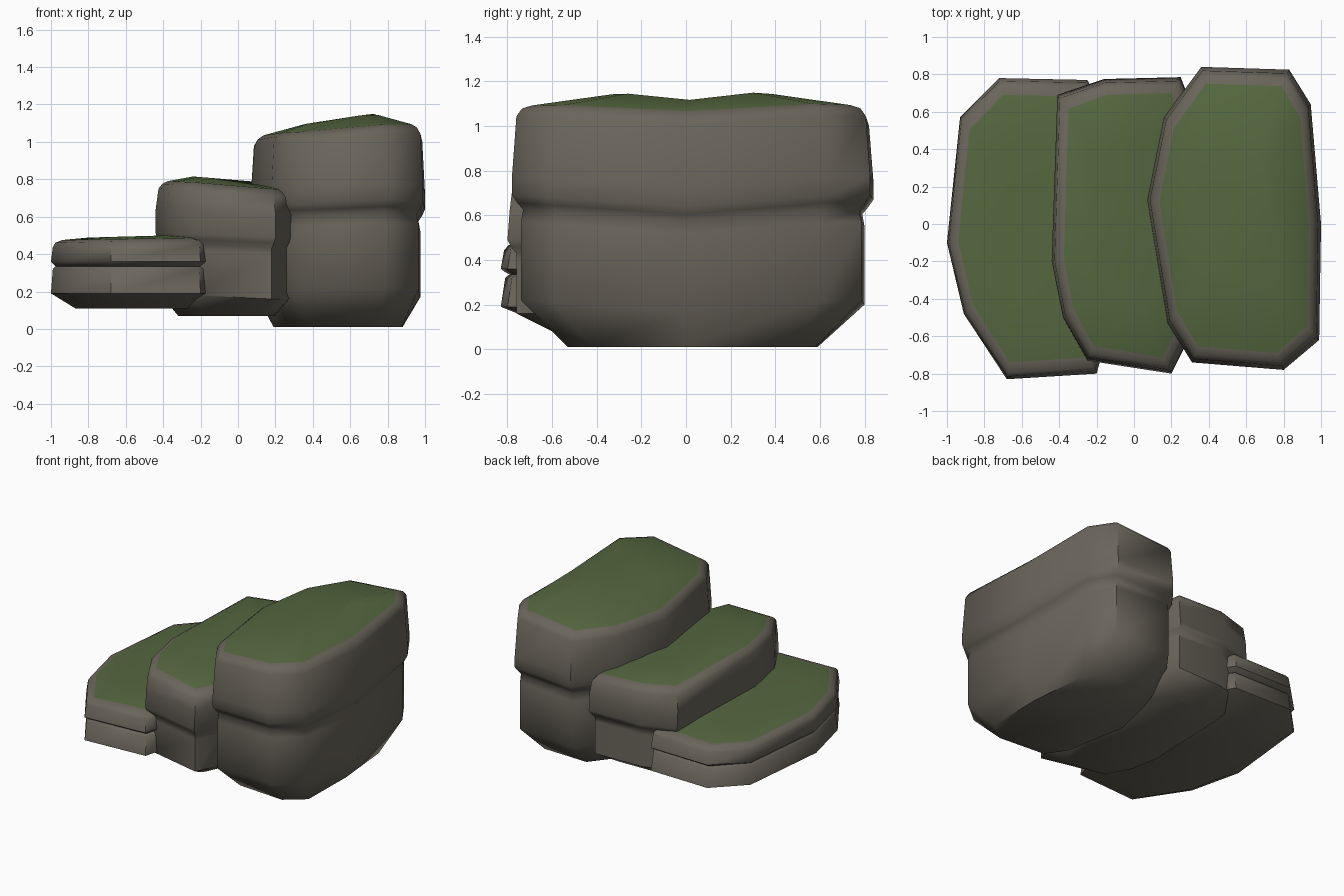
import bpy
import bmesh
import math

cube = bpy.data.objects.get("Cube")
if cube:
    bpy.data.objects.remove(cube, do_unlink=True)


def material(name, color):
    m = bpy.data.materials.new(name)
    m.use_nodes = True
    m.diffuse_color = color
    bsdf = m.node_tree.nodes["Principled BSDF"]
    bsdf.inputs["Base Color"].default_value = color
    bsdf.inputs["Roughness"].default_value = 0.9
    return m


stone = material("grey stone", (0.145, 0.132, 0.106, 1))
moss = material("green moss", (0.09, 0.138, 0.05, 1))


def stone_step(name, outline, rings, moss_from, slope):
    """Stack inset copies of an outline (x, y, lift); rings are (inset x, inset y, z)."""
    xs, ys = [p[0] for p in outline], [p[1] for p in outline]
    cx, cy = (min(xs) + max(xs)) / 2, (min(ys) + max(ys)) / 2
    hx, hy = (max(xs) - min(xs)) / 2, (max(ys) - min(ys)) / 2
    bm = bmesh.new()
    loops = []
    for i, (ix, iy, z) in enumerate(rings):
        lift = 0 if i == 0 else 1 if i < moss_from else 0.7
        loops.append([bm.verts.new((cx + (x - cx) * (1 - ix / hx),
                                    cy + (y - cy) * (1 - iy / hy),
                                    z + lift * dz + (slope * (x - cx) if i >= moss_from - 2 else 0)))
                      for x, y, dz in outline])
    n = len(outline)
    bm.faces.new(loops[0])
    for i in range(len(loops) - 1):
        for k in range(n):
            j = (k + 1) % n
            f = bm.faces.new((loops[i][k], loops[i][j], loops[i + 1][j], loops[i + 1][k]))
            f.material_index = int(i >= moss_from)
    bm.faces.new(loops[-1]).material_index = 1
    bmesh.ops.recalc_face_normals(bm, faces=bm.faces)
    mesh = bpy.data.meshes.new(name)
    bm.to_mesh(mesh)
    bm.free()
    mesh.materials.append(stone)
    mesh.materials.append(moss)
    ob = bpy.data.objects.new(name, mesh)
    bpy.context.collection.objects.link(ob)
    bpy.ops.object.select_all(action="DESELECT")
    ob.select_set(True)
    bpy.context.view_layer.objects.active = ob
    bpy.ops.object.shade_smooth_by_angle(angle=math.radians(55))


# Low step
stone_step(
    "low_step",
    [(-.68, -.83, 0), (-.2, -.8, 0), (-.15, -.62, 0), (-.13, .1, 0), (-.15, .6, 0),
     (-.25, .77, 0), (-.72, .78, 0), (-.93, .57, 0), (-1, -.1, 0), (-.91, -.48, 0)],
    [(.13, .2, .11), (0, 0, .19), (.01, .02, .32), (.025, .04, .335), (.015, .02, .345),
     (0, 0, .36), (.01, .015, .445), (.025, .035, .468), (.06, .09, .482), (.2, .35, .495)],
    8, .015)

# Middle step
stone_step(
    "middle_step",
    [(-.25, -.73, 0), (.2, -.8, -.02), (.3, -.6, -.02), (.32, 0, -.03), (.32, .6, -.02),
     (.25, .785, 0), (-.16, .775, 0), (-.41, .69, 0), (-.44, -.2, 0), (-.38, -.5, 0)],
    [(.12, .22, .07), (.03, .04, .18), (.03, .04, .42), (.03, .04, .45), (.01, .015, .48),
     (0, 0, .51), (0, .01, .64), (.015, .02, .735), (.035, .045, .76), (.065, .085, .775),
     (.2, .35, .80)],
    9, -.04)

# Tall step
stone_step(
    "tall_step",
    [(.31, -.74, 0), (.8, -.78, .02), (.99, -.62, .01), (1, 0, -.03), (.945, .64, .02),
     (.83, .825, .02), (.36, .84, 0), (.16, .57, 0), (.07, .13, -.01), (.18, -.53, 0)],
    [(.12, .25, .01), (.025, .04, .2), (.025, .04, .55), (.035, .05, .605), (.015, .025, .635),
     (0, 0, .67), (0, 0, .75), (.015, .02, 1.01), (.035, .045, 1.045), (.065, .09, 1.065),
     (.25, .45, 1.115)],
    9, .05)
